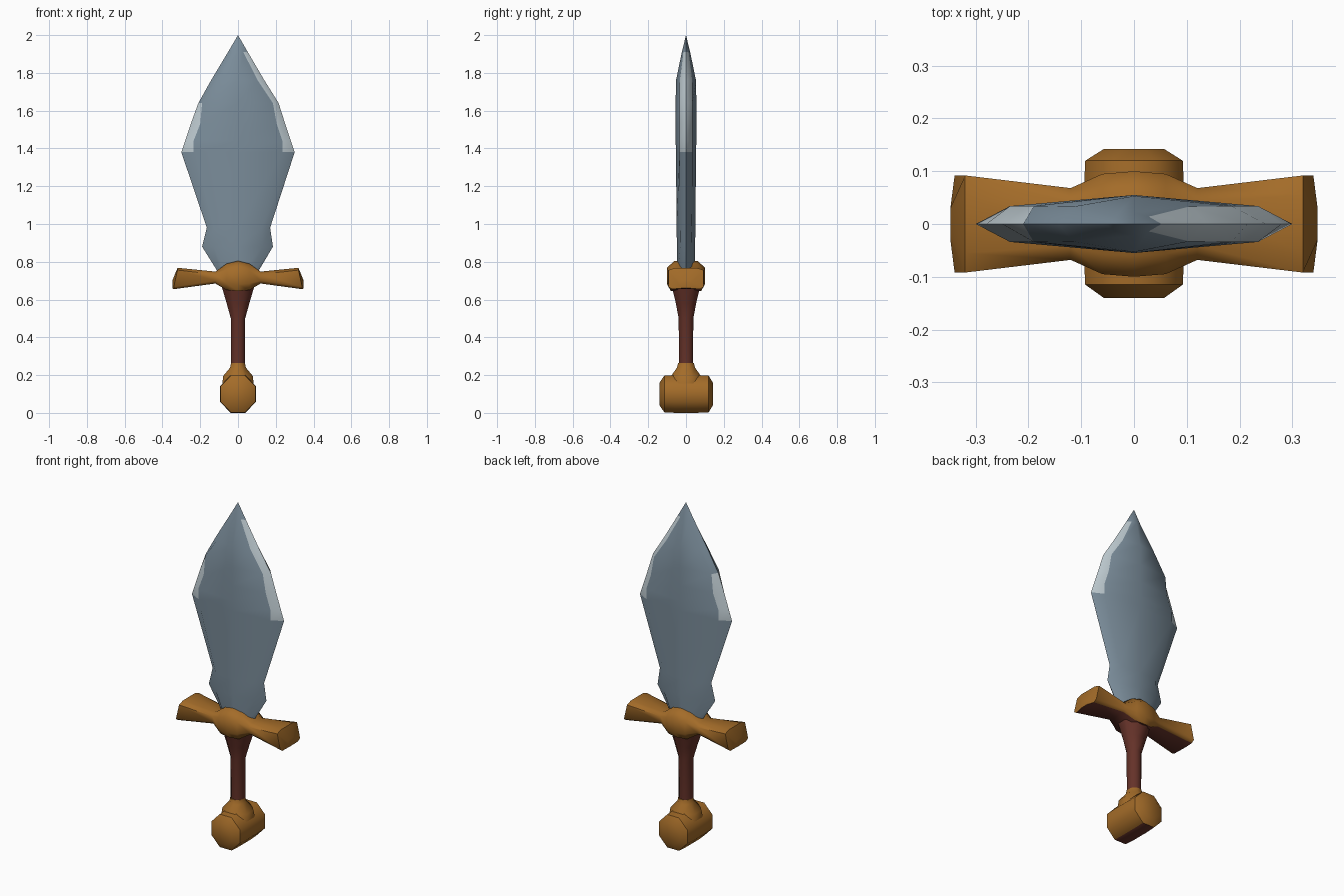
import bpy, bmesh, math

cube = bpy.data.objects.get("Cube")
if cube:
    bpy.data.objects.remove(cube, do_unlink=True)


def material(name, rgb):
    m = bpy.data.materials.new(name)
    m.use_nodes = True
    m.diffuse_color = (*rgb, 1)
    m.node_tree.nodes["Principled BSDF"].inputs["Base Color"].default_value = (*rgb, 1)
    return m


steel = material("steel", (0.20, 0.27, 0.33))
shine = material("edge_shine", (0.52, 0.60, 0.64))
gold = material("gold", (0.37, 0.15, 0.022))
brown = material("dark_leather", (0.13, 0.032, 0.022))


def loft(name, rings, mats, rule=None, angle=50):
    """Skin a list of equal-length rings; rule(face centre, ring, side) picks the material."""
    bm = bmesh.new()
    rows = [[bm.verts.new(p) for p in ring] for ring in rings]
    n = len(rows[0])
    for r, (a, b) in enumerate(zip(rows, rows[1:])):
        for s in range(n):
            t = (s + 1) % n
            f = bm.faces.new((a[s], a[t], b[t], b[s]))
            if rule:
                f.material_index = rule(f.calc_center_median(), r, s)
    bm.faces.new(rows[0][::-1])
    bm.faces.new(rows[-1])
    bmesh.ops.remove_doubles(bm, verts=bm.verts, dist=0.0005)
    bmesh.ops.recalc_face_normals(bm, faces=bm.faces)
    me = bpy.data.meshes.new(name)
    bm.to_mesh(me)
    bm.free()
    for m in mats:
        me.materials.append(m)
    ob = bpy.data.objects.new(name, me)
    bpy.context.collection.objects.link(ob)
    bpy.ops.object.select_all(action="DESELECT")
    ob.select_set(True)
    bpy.context.view_layer.objects.active = ob
    bpy.ops.object.shade_smooth_by_angle(angle=math.radians(angle))
    return ob


# Blade: height, right edge, right bevel, left edge, left bevel, bevel depth, ridge depth
blade_rows = [
    (0.72, .09, .06, .09, .06, .030, .045),
    (0.88, .19, .13, .185, .13, .030, .048),
    (0.98, .165, .125, .17, .125, .032, .050),
    (1.38, .30, .235, .30, .235, .034, .053),
    (1.44, .28, .235, .28, .235, .034, .055),
    (1.53, .25, .20, .25, .205, .034, .055),
    (1.64, .21, .19, .215, .185, .034, .055),
    (1.76, .143, .115, .14, .105, .033, .053),
    (1.91, .053, .035, .052, .028, .014, .022),
    (2.0, 0, 0, 0, 0, 0, 0),
]
blade = [[(wl, 0, z), (bl, t, z), (0, c, z), (-br, t, z),
          (-wr, 0, z), (-br, -t, z), (0, -c, z), (bl, -t, z)]
         for z, wr, br, wl, bl, t, c in blade_rows]


def blade_rule(c, r, s):
    if s in (0, 7):
        return int(1.40 < c.z < 1.91)
    if s in (3, 4):
        return int(1.40 < c.z < 1.66)
    return 0


loft("blade", blade, [steel, shine], blade_rule, 40)

# Guard: one half listed outward, then mirrored; x, half depth, bottom, top, chamfer
half = [(0, .10, .645, .805, .035), (.06, .095, .65, .79, .035),
        (.12, .068, .685, .748, .015), (.32, .092, .655, .768, .012),
        (.348, .03, .66, .70, .01)]
stations = [(-x, *rest) for x, *rest in half[:0:-1]] + half
guard = []
for x, d, lo, hi, c in stations:
    lean = 0.02 * (1 if x > 0.2 else -1 if x < -0.2 else 0)
    if abs(x) > 0.33:
        lean = 0
    guard.append([(x + lean, -d * .8, lo), (x + lean, d * .8, lo), (x + lean, d, lo + c),
                  (x, d, hi - c), (x, d * .6, hi), (x, -d * .6, hi),
                  (x, -d, hi - c), (x + lean, -d, lo + c)])
loft("guard", guard, [gold, brown], lambda c, r, s: int(s == 0))


def oval(rx, ry, z, n=8):
    return [(rx * math.cos(math.tau * (i + .5) / n), ry * math.sin(math.tau * (i + .5) / n), z)
            for i in range(n)]


# Grip flares into the guard, collar sits on the pommel
loft("grip", [oval(.040, .040, .22), oval(.041, .042, .50),
              oval(.065, .058, .58), oval(.092, .080, .665)], [brown])
loft("collar", [oval(.09, .10, .15), oval(.085, .085, .195),
                oval(.045, .052, .24), oval(.04, .045, .265)], [gold])

# Pommel: a faceted barrel lying front to back
pommel = []
for y, r in ((-.14, .062), (-.115, .1), (-.06, .103), (.06, .103), (.12, .1), (.142, .062)):
    pommel.append([(r * math.cos(math.tau * (i + .5) / 8), y,
                    .105 + r * math.sin(math.tau * (i + .5) / 8)) for i in range(8)])
loft("pommel", pommel, [gold, brown], lambda c, r, s: int(c.z < .03 and 1 <= r <= 3))

# Settle the pommel exactly on the ground
ob = bpy.data.objects["pommel"]
low = min(v.co.z for v in ob.data.vertices)
for v in ob.data.vertices:
    v.co.z -= low * (1 - v.co.z / .21) if v.co.z < .21 else 0
